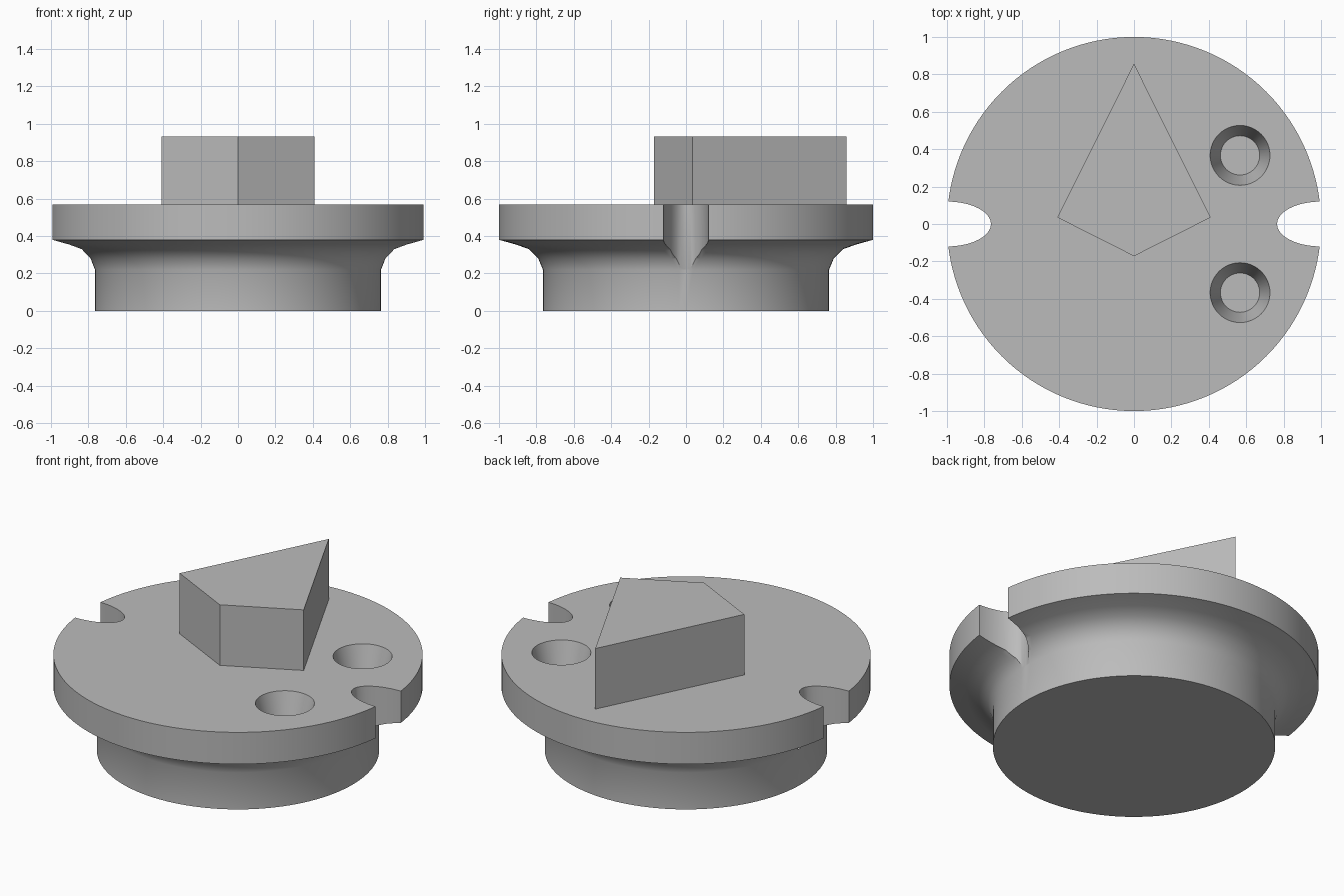
import bpy
import bmesh
from math import cos, sin, tau, radians

old = bpy.data.objects.get("Cube")
if old:
    bpy.data.objects.remove(old, do_unlink=True)

GREY = (0.5, 0.5, 0.5, 1.0)
grey = bpy.data.materials.new("plain grey")
grey.use_nodes = True
grey.diffuse_color = GREY
grey.node_tree.nodes["Principled BSDF"].inputs["Base Color"].default_value = GREY

RIM_TOP = 0.57


def ellipse(cx, cy, rx, ry, n):
    return [(cx + rx * cos(tau * i / n), cy + ry * sin(tau * i / n)) for i in range(n)]


def loft(name, loops):
    """Solid from a stack of (outline, z) loops, capped at both ends."""
    bm = bmesh.new()
    rings = [[bm.verts.new((x, y, z)) for x, y in pts] for pts, z in loops]
    n = len(rings[0])
    for low, high in zip(rings, rings[1:]):
        for i in range(n):
            j = (i + 1) % n
            bm.faces.new((low[i], low[j], high[j], high[i]))
    bm.faces.new(rings[0][::-1])
    bm.faces.new(rings[-1])
    bmesh.ops.recalc_face_normals(bm, faces=bm.faces)
    mesh = bpy.data.meshes.new(name)
    bm.to_mesh(mesh)
    bm.free()
    mesh.materials.append(grey)
    ob = bpy.data.objects.new(name, mesh)
    bpy.context.collection.objects.link(ob)
    return ob


def cut(target, cutter):
    mod = target.modifiers.new("cut", "BOOLEAN")
    mod.operation = "DIFFERENCE"
    mod.solver = "EXACT"
    mod.object = cutter
    bpy.context.view_layer.objects.active = target
    bpy.ops.object.modifier_apply(modifier=mod.name)
    bpy.data.objects.remove(cutter, do_unlink=True)


# Round base: plug, flared neck and wide rim
profile = [(0.765, 0), (0.765, 0.22), (0.79, 0.28), (0.84, 0.33),
           (0.91, 0.355), (1, 0.38), (1, RIM_TOP)]
base = loft("round_base", [(ellipse(0, 0, r, r, 128), z) for r, z in profile])

# Rounded notches at both sides of the rim
for side in (-1, 1):
    outline = ellipse(side, 0, 0.235, 0.12, 64)
    cut(base, loft("notch_cutter", [(outline, 0.1), (outline, 0.8)]))

# Tapered dimples in the top
for y in (-0.367, 0.367):
    steps = [(0.105, RIM_TOP - 0.2), (0.16, RIM_TOP), (0.16, RIM_TOP + 0.1)]
    cut(base, loft("dimple_cutter",
                   [(ellipse(0.567, y, r, r, 48), z) for r, z in steps]))

# Kite-shaped block on top
kite = [(0, -0.172), (0.41, 0.035), (0, 0.857), (-0.41, 0.035)]
block = loft("kite_block", [(kite, RIM_TOP - 0.005), (kite, 0.932)])

bpy.ops.object.select_all(action="DESELECT")
base.select_set(True)
bpy.context.view_layer.objects.active = base
bpy.ops.object.shade_smooth_by_angle(angle=radians(32))
